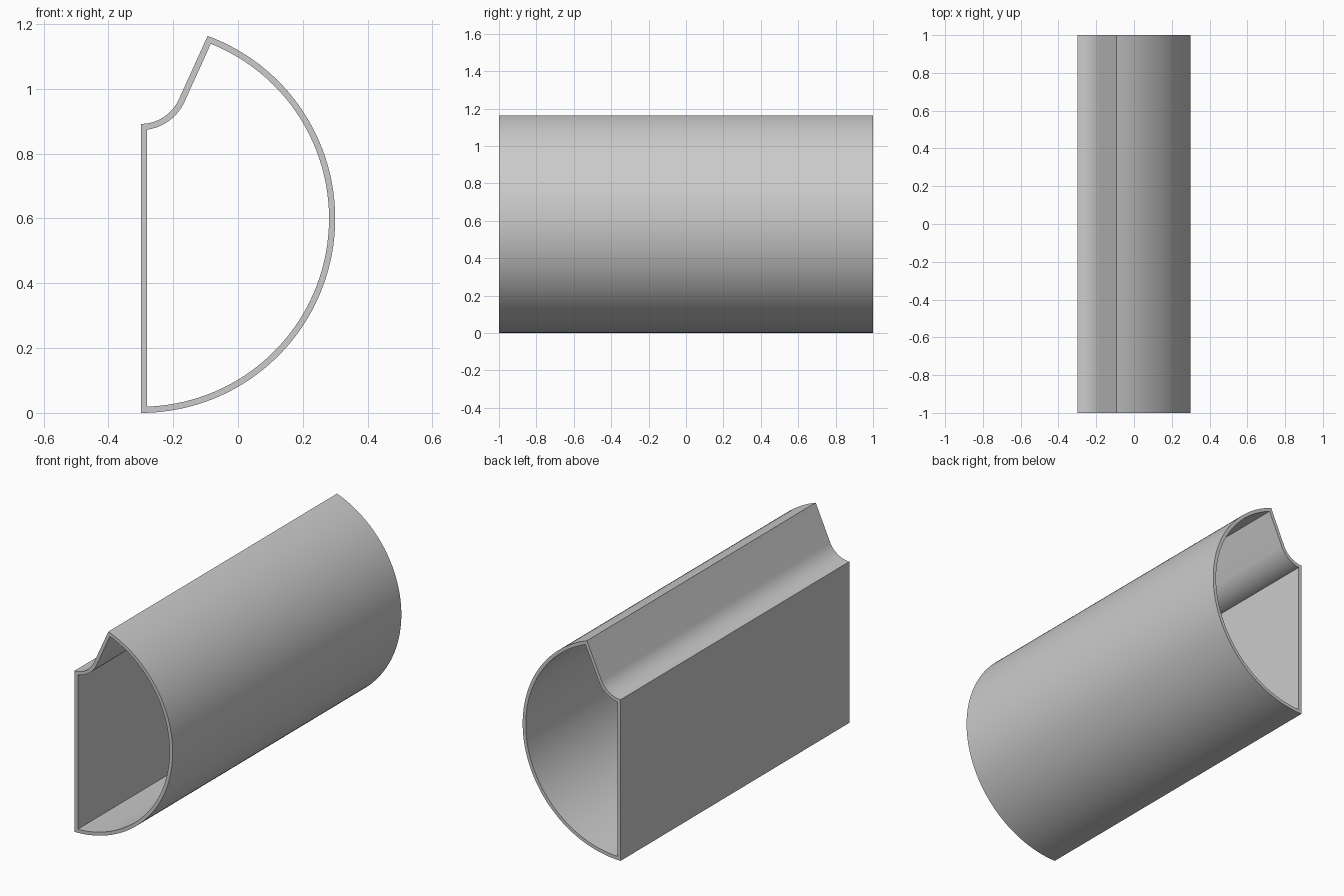
import bpy, bmesh
from math import radians, cos, sin
from mathutils import Vector

cube = bpy.data.objects.get("Cube")
if cube:
    bpy.data.objects.remove(cube, do_unlink=True)

HALF_LENGTH = 1.0
WALL = 0.019


def arc(cx, cz, r, start, end, steps):
    """Points on an arc, angles in degrees."""
    angles = [radians(start + (end - start) * i / steps) for i in range(steps + 1)]
    return [Vector((cx + r * cos(a), cz + r * sin(a))) for a in angles]


def inset(points, distance):
    """Mitred inward offset of a counter-clockwise closed profile."""
    result = []
    for i, p in enumerate(points):
        d1 = (p - points[i - 1]).normalized()
        d2 = (points[(i + 1) % len(points)] - p).normalized()
        n1, n2 = Vector((-d1.y, d1.x)), Vector((-d2.y, d2.x))
        result.append(p + (n1 + n2) * distance / (1 + n1.dot(n2)))
    return result


# Profile: large round side, sloped lip, concave fillet, flat back closing the loop
outer = arc(-0.3, 0.6, 0.6, -90, 69.9, 72)
outer += arc(-0.3, 1.021, 0.129, -24.3, -90, 16)
inner = inset(outer, WALL)

# Hollow shell, open at both ends
bm = bmesh.new()
rings = [[bm.verts.new((p.x, y, p.y)) for p in loop]
         for loop, y in ((outer, -HALF_LENGTH), (outer, HALF_LENGTH),
                         (inner, HALF_LENGTH), (inner, -HALF_LENGTH))]
count = len(outer)
for k in range(4):
    a, b = rings[k], rings[(k + 1) % 4]
    for i in range(count):
        j = (i + 1) % count
        bm.faces.new((a[i], a[j], b[j], b[i]))
bmesh.ops.recalc_face_normals(bm, faces=bm.faces)
mesh = bpy.data.meshes.new("hollow_channel")
bm.to_mesh(mesh)
bm.free()

# Single grey material
grey = bpy.data.materials.new("plain_grey")
grey.use_nodes = True
colour = (0.6, 0.6, 0.6, 1)
grey.diffuse_color = colour
grey.node_tree.nodes["Principled BSDF"].inputs["Base Color"].default_value = colour
mesh.materials.append(grey)

channel = bpy.data.objects.new("hollow_channel", mesh)
bpy.context.collection.objects.link(channel)
bpy.context.view_layer.objects.active = channel
channel.select_set(True)
bpy.ops.object.shade_smooth_by_angle(angle=radians(30))
